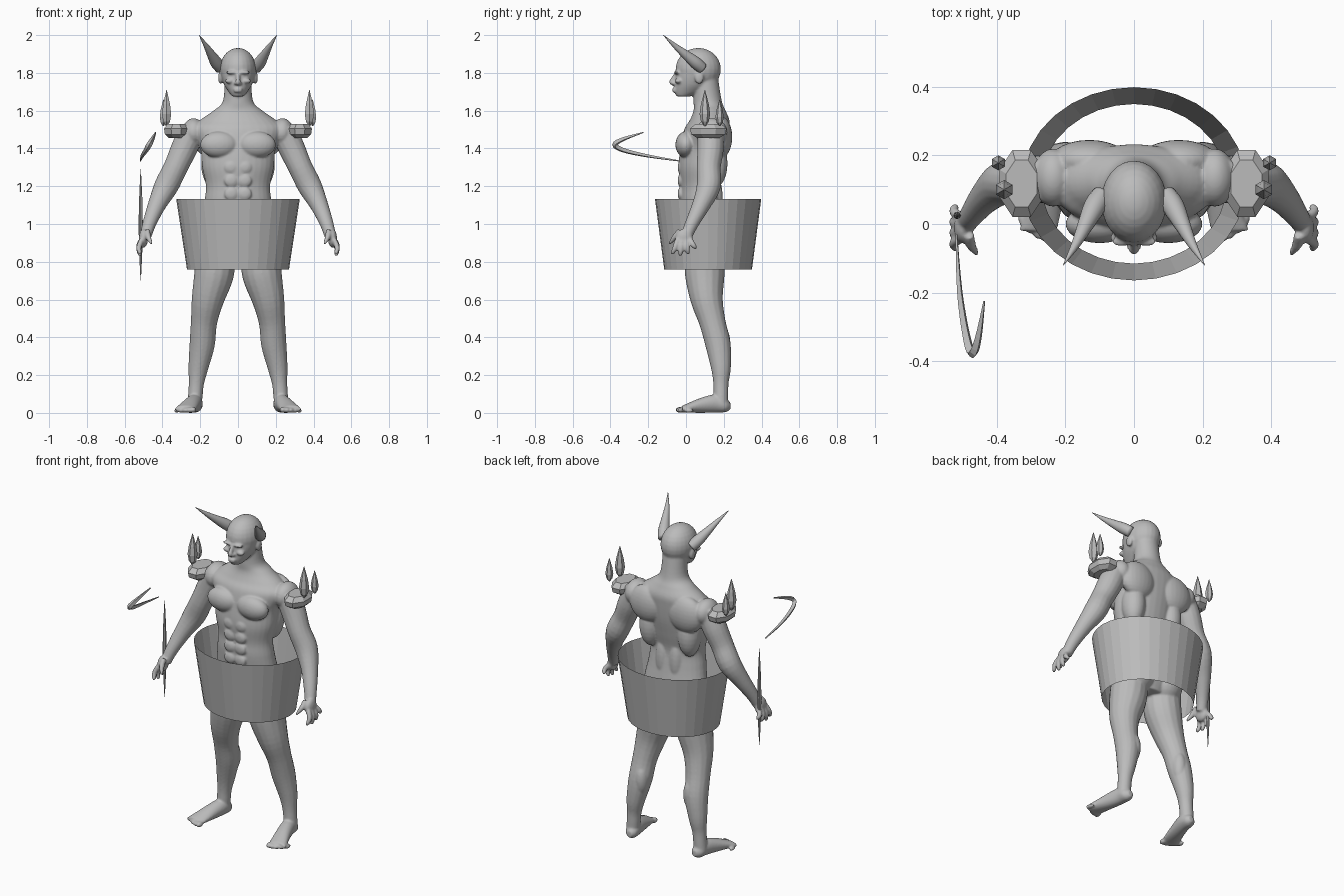
import bpy, bmesh, math
from mathutils import Vector, Matrix

cube = bpy.data.objects.get("Cube")
if cube:
    bpy.data.objects.remove(cube, do_unlink=True)

grey = bpy.data.materials.new("plain grey")
grey.use_nodes = True
grey.diffuse_color = (.5, .5, .5, 1)
shader = next(node for node in grey.node_tree.nodes if node.type == "BSDF_PRINCIPLED")
shader.inputs["Base Color"].default_value = grey.diffuse_color


def smooth_rows(rows, steps):
    """Catmull-Rom interpolation of rows of numbers."""
    out = []
    last = len(rows) - 1
    for i in range(last):
        corners = [rows[min(max(i + offset, 0), last)] for offset in (-1, 0, 1, 2)]
        for k in range(steps):
            t = k / steps
            out.append([b + t * ((c - a) / 2 + t * (a - 2.5 * b + 2 * c - d / 2
                                                   + t * (3 * b - a - 3 * c + d) / 2))
                        for a, b, c, d in zip(*corners)])
    return out + [list(rows[last])]


def skin(bm, rings):
    """Bridge rings of points into a closed tube."""
    loops = [[bm.verts.new(point) for point in ring] for ring in rings]
    count = len(loops[0])
    for lower, upper in zip(loops, loops[1:]):
        for i in range(count):
            j = (i + 1) % count
            bm.faces.new((lower[i], lower[j], upper[j], upper[i]))
    bm.faces.new(loops[0])
    bm.faces.new(loops[-1])


def loft(bm, rows, side=1, axis="z", sides=32, steps=5):
    """Rows hold a centre and two half widths; the rings lie across the axis."""
    rings = []
    for x, y, z, wide, deep in (smooth_rows(rows, steps) if steps else rows):
        ring = []
        for k in range(sides):
            angle = math.tau * (k + .5) / sides
            u, v = wide * math.cos(angle), deep * math.sin(angle)
            ring.append((side * (x + u), y + v, z) if axis == "z" else (side * (x + u), y, z + v))
        rings.append(ring)
    skin(bm, rings)


def trunk(bm, rows):
    """Central loft; rows hold height, half width, front limit and back limit."""
    loft(bm, [(0, (front + back) / 2, z, half, (back - front) / 2) for z, half, front, back in rows])


def tube(bm, rows, side=1, sides=16, steps=4, reference=(1, 0, 0)):
    """Rows hold a path point and the radius there."""
    rows = smooth_rows(rows, steps) if steps else rows
    points = [Vector(row[:3]) for row in rows]
    rings = []
    for i, point in enumerate(points):
        along = points[min(i + 1, len(points) - 1)] - points[max(i - 1, 0)]
        across = along.cross(Vector(reference)).normalized()
        other = along.normalized().cross(across)
        ring = []
        for k in range(sides):
            angle = math.tau * k / sides
            spot = point + rows[i][3] * (across * math.cos(angle) + other * math.sin(angle))
            ring.append((side * spot.x, spot.y, spot.z))
        rings.append(ring)
    skin(bm, rings)


def ball(bm, at, size, side=1):
    x, y, z = at
    place = Matrix.Translation((side * x, y, z)) @ Matrix.Diagonal((*size, 1))
    bmesh.ops.create_uvsphere(bm, u_segments=24, v_segments=14, radius=1, matrix=place)


def finish(bm, name, smooth=False):
    bmesh.ops.recalc_face_normals(bm, faces=bm.faces)
    mesh = bpy.data.meshes.new(name)
    for face in bm.faces:
        face.smooth = smooth
    bm.to_mesh(mesh)
    bm.free()
    mesh.materials.append(grey)
    part = bpy.data.objects.new(name, mesh)
    bpy.context.collection.objects.link(part)
    return part


# Torso and neck, then jaw and skull
body = bmesh.new()
trunk(body, [(.8, .1, .04, .19), (.9, .2, 0, .22), (1.1, .18, -.03, .19), (1.2, .17, -.03, .18),
             (1.3, .19, -.04, .2), (1.4, .2, -.03, .22), (1.5, .24, -.01, .23), (1.55, .2, .02, .23),
             (1.6, .13, .04, .21), (1.65, .08, .04, .19), (1.77, .07, .04, .17)])
trunk(body, [(1.675, .03, -.05, .02), (1.7, .05, -.06, .09), (1.74, .075, -.06, .15),
             (1.79, .09, -.055, .17), (1.83, .09, -.05, .18)])
ball(body, at=(0, .065, 1.82), size=(.096, .12, .112))

# Nose and lips
tube(body, [(0, -.05, 1.8, .01), (0, -.07, 1.765, .012), (0, -.076, 1.75, .014), (0, -.06, 1.74, .01)])
for height in (1.702, 1.714):
    ball(body, at=(0, -.06, height), size=(.025, .014, .006))

for side in (1, -1):
    # Brow, cheek, nostril and ear
    ball(body, at=(.035, -.05, 1.802), size=(.032, .016, .008), side=side)
    ball(body, at=(.045, -.04, 1.757), size=(.024, .02, .014), side=side)
    ball(body, at=(.013, -.064, 1.745), size=(.01, .012, .008), side=side)
    ball(body, at=(.093, .07, 1.775), size=(.012, .024, .034), side=side)

    # Chest, shoulder, back, belly and seat muscles
    ball(body, at=(.1, 0, 1.42), size=(.1, .056, .07), side=side)
    ball(body, at=(.235, .135, 1.485), size=(.06, .085, .075), side=side)
    ball(body, at=(.13, .185, 1.46), size=(.115, .06, .11), side=side)
    ball(body, at=(.13, .15, 1.32), size=(.065, .07, .13), side=side)
    ball(body, at=(.045, .15, 1.13), size=(.045, .045, .14), side=side)
    ball(body, at=(.1, .155, .88), size=(.1, .085, .1), side=side)
    for row in range(4):
        ball(body, at=(.036, -.03, 1.09 + .07 * row), size=(.036, .014, .034), side=side)

    # Arm
    tube(body, [(.24, .13, 1.5, .07), (.285, .13, 1.4, .07), (.33, .12, 1.3, .064), (.38, .12, 1.2, .064),
                (.43, .08, 1.1, .048), (.47, .03, 1, .036), (.49, 0, .93, .03)], side)

    # Palm, fanned fingers and thumb
    ball(body, at=(.5, -.01, .925), size=(.024, .046, .05), side=side)
    for finger in range(4):
        root, tip = -.045 + .023 * finger, -.07 + .04 * finger
        end = .83 + .009 * (finger - 1) ** 2
        tube(body, [(.51, root, .915, .014), (.525, (root + tip) / 2, (.915 + end) / 2, .014),
                    (.52, tip, end + .008, .011), (.52, tip, end, .005)], side)
    tube(body, [(.48, -.03, .965, .015), (.475, -.06, .93, .015), (.456, -.088, .895, .007)], side)

    # Leg with calf and kneecap
    tube(body, [(.12, .11, .9, .1), (.12, .1, .8, .105), (.13, .1, .72, .104), (.16, .11, .6, .086),
                (.18, .14, .48, .07), (.19, .17, .36, .067), (.21, .185, .24, .053),
                (.22, .185, .16, .041), (.225, .185, .1, .039), (.23, .185, .04, .038)], side)
    ball(body, at=(.165, .19, .37), size=(.04, .045, .09), side=side)
    ball(body, at=(.18, .1, .5), size=(.036, .032, .04), side=side)

    # Foot and toes
    loft(body, [(.22, .235, .036, .016, .018), (.225, .21, .04, .036, .036), (.23, .16, .05, .042, .048),
                (.25, .08, .04, .047, .04), (.28, -.02, .02, .056, .018)], side, axis="y")
    for toe in range(5):
        thick = .016 - .001 * toe
        ball(body, at=(.237 + .022 * toe, -.032 + .003 * toe ** 2, thick), size=(thick, .024, thick), side=side)

figure = finish(body, "body", smooth=True)
fuse = figure.modifiers.new("fuse", "REMESH")
fuse.mode = "VOXEL"
fuse.voxel_size = .006
fuse.use_smooth_shade = True
soften = figure.modifiers.new("soften", "SMOOTH")
soften.factor = .5
soften.iterations = 5

# Open tapered barrel around the hips
bm = bmesh.new()
bmesh.ops.create_cone(bm, cap_ends=False, segments=32, radius1=.27, radius2=.327, depth=.373,
                      matrix=Matrix.Translation((0, .117, .946)) @ Matrix.Diagonal((1, .86, 1, 1)))
finish(bm, "barrel_skirt")

for side, label in ((1, "left"), (-1, "right")):
    # Horn
    bm = bmesh.new()
    tube(bm, [(.093, .085, 1.825, .03), (.115, .05, 1.855, .032), (.14, 0, 1.895, .024),
              (.17, -.06, 1.945, .013), (.206, -.12, 2, .001)], side)
    finish(bm, label + "_horn", smooth=True)

    # Faceted shoulder pad
    bm = bmesh.new()
    loft(bm, [(.327, .118, z, .07 * grow, .105 * grow)
              for z, grow in ((1.455, .6), (1.475, .93), (1.505, 1), (1.53, .7))], side, sides=8, steps=0)
    finish(bm, label + "_shoulder_pad")

    # Floating crystals over the pad
    for spot, x, y, tall, radius in (("front", .378, .1, .19, .028), ("back", .395, .178, .14, .022)):
        bm = bmesh.new()
        tube(bm, [(x, y, 1.52 + tall * up, radius * grow)
                  for up, grow in ((0, .2), (.12, .75), (.33, 1), (.6, .75), (1, .04))], side, sides=6, steps=0)
        finish(bm, label + "_" + spot + "_crystal")

# Thin spindle staff in the right hand
bm = bmesh.new()
tube(bm, [(-.515, .025, .7 + .59 * k / 8, .001 + .01 * math.sin(math.pi * k / 8)) for k in range(9)],
     sides=8, steps=0)
finish(bm, "staff")

# Floating hooked blade
bm = bmesh.new()
tube(bm, [(-.517, -.03, 1.333, .003), (-.507, -.2, 1.36, .009), (-.487, -.33, 1.39, .013),
          (-.47, -.376, 1.42, .015), (-.453, -.33, 1.45, .011), (-.436, -.225, 1.485, .003)],
     sides=4, reference=(.88, 0, -.47))
finish(bm, "hooked_blade")
